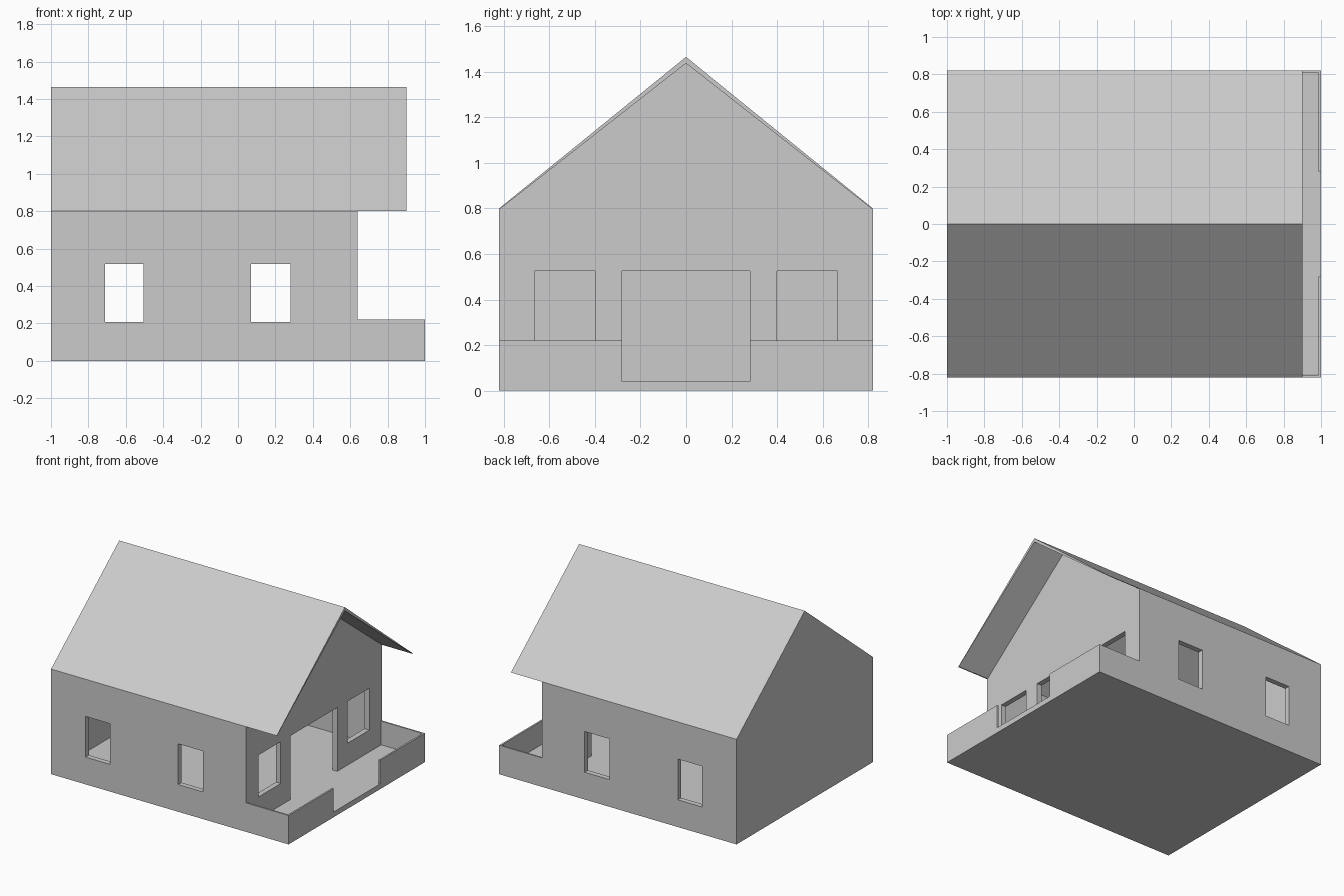
import bpy
import bmesh

if "Cube" in bpy.data.objects:
    bpy.data.objects.remove(bpy.data.objects["Cube"])


def prism(name, profile, x0, x1):
    """Extrude a (y, z) profile along x."""
    bm = bmesh.new()
    face = bm.faces.new([bm.verts.new((x0, y, z)) for y, z in profile])
    ext = bmesh.ops.extrude_face_region(bm, geom=[face])
    verts = [v for v in ext["geom"] if isinstance(v, bmesh.types.BMVert)]
    bmesh.ops.translate(bm, verts=verts, vec=(x1 - x0, 0, 0))
    bmesh.ops.recalc_face_normals(bm, faces=bm.faces)
    mesh = bpy.data.meshes.new(name)
    bm.to_mesh(mesh)
    bm.free()
    obj = bpy.data.objects.new(name, mesh)
    bpy.context.collection.objects.link(obj)
    return obj


def box(name, x0, x1, y0, y1, z0, z1):
    return prism(name, [(y0, z0), (y1, z0), (y1, z1), (y0, z1)], x0, x1)


def cut(target, *bounds):
    """Subtract a box from the target and discard the cutter."""
    cutter = box("cutter", *bounds)
    cutter.hide_render = True
    mod = target.modifiers.new("opening", 'BOOLEAN')
    mod.operation = 'DIFFERENCE'
    mod.solver = 'EXACT'
    mod.object = cutter
    bpy.context.view_layer.objects.active = target
    bpy.ops.object.modifier_apply(modifier=mod.name)
    bpy.data.objects.remove(cutter, do_unlink=True)


W = 0.82        # half width
EAVE = 0.80     # eave height
FLOOR = 0.04    # floor thickness
T = 0.04        # house wall thickness
GABLE = 0.64    # front gable plane

# House walls and floor, hollowed up to the roof underside
house = prism("house_walls", [(-W, 0), (W, 0), (W, EAVE), (0.813, EAVE), (0, 1.437),
                              (-0.813, EAVE), (-W, EAVE)], -1, GABLE)
cut(house, -1 + T, GABLE - T, -W + T, W - T, FLOOR, 2)

# Side windows, straight through both long walls
for x0, x1 in ((-0.71, -0.505), (0.07, 0.28)):
    cut(house, x0, x1, -1, 1, 0.207, 0.517)

# Gable windows and doorway
for y0, y1 in ((-0.665, -0.40), (0.40, 0.665)):
    cut(house, 0.5, 0.8, y0, y1, 0.207, 0.525)
cut(house, 0.5, 0.8, -0.28, 0.28, FLOOR, 0.525)

# Thin roof overhanging the porch
prism("roof", [(-W, EAVE), (0, 1.465), (W, EAVE), (0.813, EAVE), (0, 1.437),
               (-0.813, EAVE)], -1, 0.90)

# Porch with low parapet and entry gap
porch = box("porch", GABLE, 1, -W, W, 0, 0.22)
cut(porch, 0.5, 0.987, -0.808, 0.808, FLOOR, 0.5)
cut(porch, 0.9, 1.1, -0.28, 0.28, FLOOR, 0.5)
